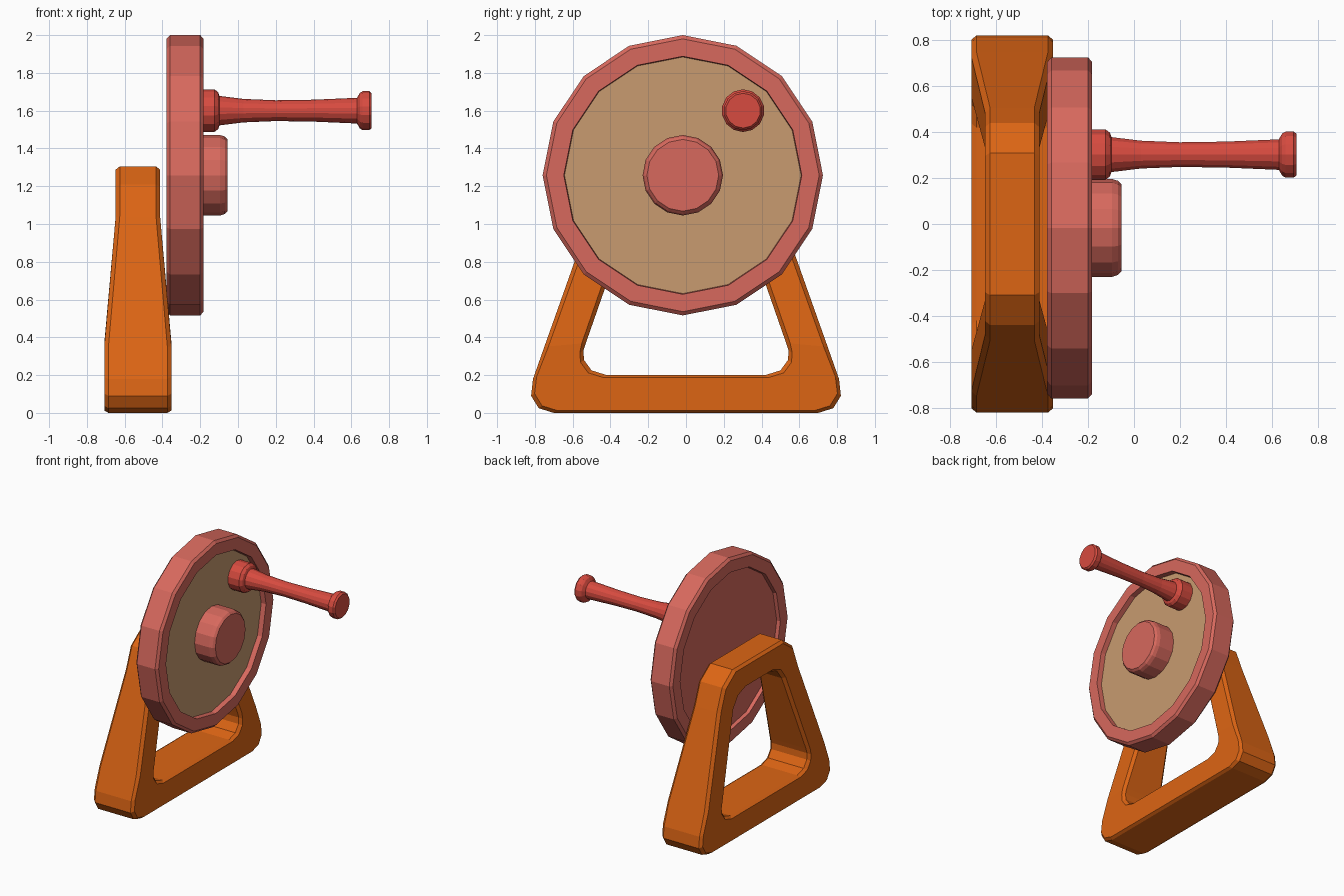
import bpy, bmesh, math
from mathutils import Vector

if "Cube" in bpy.data.objects:
    bpy.data.objects.remove(bpy.data.objects["Cube"])


def material(name, rgb):
    m = bpy.data.materials.new(name)
    m.diffuse_color = (*rgb, 1)
    m.use_nodes = True
    m.node_tree.nodes["Principled BSDF"].inputs["Base Color"].default_value = m.diffuse_color
    return m


ORANGE = material("orange", (0.72, 0.13, 0.007))
PINK = material("pink", (0.68, 0.14, 0.11))
TAN = material("tan", (0.58, 0.33, 0.16))
RED = material("red", (0.68, 0.07, 0.05))


def finish(name, bm, mat):
    bmesh.ops.recalc_face_normals(bm, faces=bm.faces)
    me = bpy.data.meshes.new(name)
    bm.to_mesh(me)
    bm.free()
    me.materials.append(mat)
    ob = bpy.data.objects.new(name, me)
    bpy.context.collection.objects.link(ob)
    return ob


def bridge(bm, a, b):
    for i in range(len(a)):
        j = (i + 1) % len(a)
        bm.faces.new((a[i], a[j], b[j], b[i]))


def lathe_x(name, profile, y, z, sides, mat):
    """Turn (x, radius) points around an x axis through (y, z), capping both ends."""
    bm = bmesh.new()
    rings = []
    for x, r in profile:
        angles = [2 * math.pi * k / sides for k in range(sides)]
        rings.append([bm.verts.new((x, y + r * math.sin(a), z + r * math.cos(a))) for a in angles])
    for a, b in zip(rings, rings[1:]):
        bridge(bm, a, b)
    bm.faces.new(rings[0])
    bm.faces.new(rings[-1])
    return finish(name, bm, mat)


# A-shaped stand: matching outer and inner outlines, half of each, bottom to top
outer = [(.70, 0), (.78, .025), (.82, .09), (.81, .18), (.75, .35), (.505, 1.04), (.44, 1.21), (.31, 1.305)]
inner = [(.42, .20), (.50, .225), (.54, .28), (.543, .33), (.53, .37), (.31, 1.0), (.25, 1.08), (.16, 1.11)]
CX, BEVEL = -0.53, 0.022


def half_depth(z):
    t = min(max((z - 0.35) / 0.69, 0), 1)
    return 0.178 + (0.118 - 0.178) * t


bm = bmesh.new()
pairs = list(zip(outer, inner))
pairs += [((-o[0], o[1]), (-n[0], n[1])) for o, n in reversed(pairs)]
sections = []
for o, n in pairs:
    o, n = Vector(o), Vector(n)
    step = (n - o).normalized() * BEVEL
    h = half_depth(o.y)
    section = [(h - BEVEL, o), (h, o + step), (h, n - step), (h - BEVEL, n)]
    section += [(-d, p) for d, p in reversed(section)]
    sections.append([bm.verts.new((CX + d, p.x, p.y)) for d, p in section])
for i, s in enumerate(sections):
    bridge(bm, s, sections[(i + 1) % len(sections)])
finish("stand", bm, ORANGE)

# Wheel rim with recessed faces, tan front disc, and hub
WY, WZ = -0.017, 1.258
lathe_x("wheel_rim", [(-.35, .625), (-.378, .63), (-.378, .722), (-.36, .742), (-.20, .742),
                      (-.182, .722), (-.182, .63), (-.235, .625)], WY, WZ, 16, PINK)
lathe_x("wheel_disc", [(-.24, .627), (-.222, .627)], WY, WZ, 16, TAN)
lathe_x("wheel_hub", [(-.23, .213), (-.095, .213), (-.07, .205), (-.055, .19)], WY, WZ, 16, PINK)

# Crank handle with collar, waisted grip and end knob
lathe_x("crank_handle", [(-.23, .113), (-.125, .113), (-.105, .098), (-.098, .078), (.03, .062), (.2, .055),
                         (.40, .058), (.63, .068), (.645, .094), (.66, .103), (.695, .103), (.708, .092)],
        0.302, 1.60, 14, RED)
